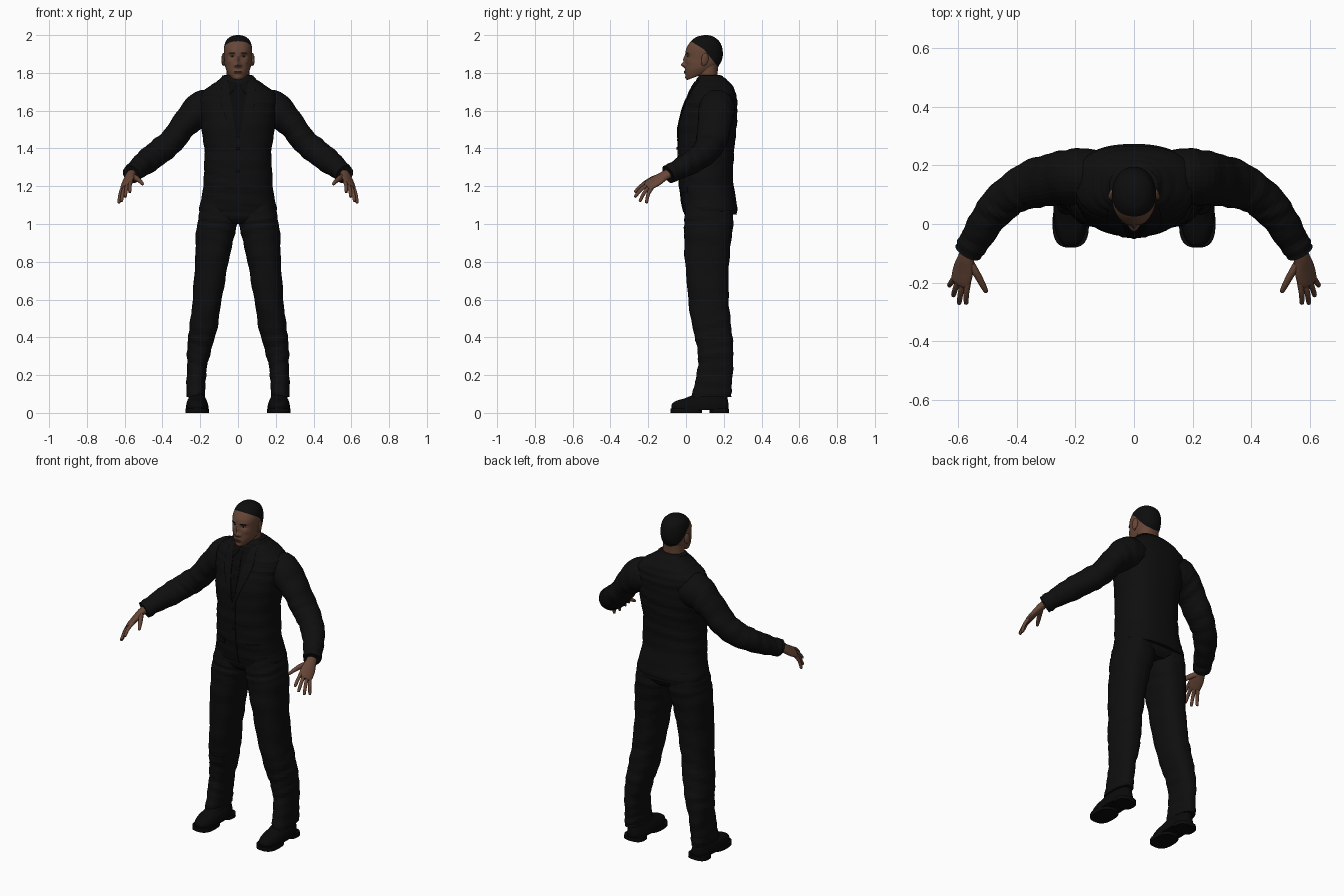
import bpy, bmesh, math
from mathutils import Vector, Matrix, Euler
from mathutils.bvhtree import BVHTree

cube = bpy.data.objects.get("Cube")
if cube:
    bpy.data.objects.remove(cube, do_unlink=True)


def material(name, rgb):
    m = bpy.data.materials.new(name)
    m.use_nodes = True
    m.diffuse_color = (*rgb, 1)
    m.node_tree.nodes["Principled BSDF"].inputs["Base Color"].default_value = (*rgb, 1)
    return m


SKIN = material("brown skin", (.135, .062, .038))
LIPS = material("dark lips", (.09, .035, .026))
HAIR = material("black hair", (.004, .004, .004))
SUIT = material("black suit cloth", (.0045, .0045, .0045))
SHIRT = material("black shirt cloth", (.003, .003, .003))
SHOE = material("black leather", (.003, .003, .003))
EYE = material("eye white", (.2, .17, .15))
made = []


def finish(name, bm, mats, mirrored=False):
    bmesh.ops.recalc_face_normals(bm, faces=bm.faces[:])
    mesh = bpy.data.meshes.new(name)
    bm.to_mesh(mesh)
    for m in mats:
        mesh.materials.append(m)
    ob = bpy.data.objects.new(name, mesh)
    bpy.context.collection.objects.link(ob)
    if mirrored:
        ob.modifiers.new("Mirror", 'MIRROR')
    made.append(ob)
    return ob


def smooth_rows(rows, n):
    """Catmull-Rom interpolation between number rows."""
    rows = [Vector(r) for r in rows]
    out = []
    for i in range(len(rows) - 1):
        a, b, c, d = rows[max(i - 1, 0)], rows[i], rows[i + 1], rows[min(i + 2, len(rows) - 1)]
        for k in range(n):
            t = k / n
            out.append(.5 * (2 * b + (c - a) * t + (2 * a - 5 * b + 4 * c - d) * t * t
                             + (3 * b - a - 3 * c + d) * t ** 3))
    return out + [rows[-1]]


def oval(seg, e):
    for i in range(seg):
        a = 2 * math.pi * i / seg
        c, s = math.cos(a), math.sin(a)
        yield math.copysign(abs(c) ** (2 / e), c), math.copysign(abs(s) ** (2 / e), s)


def loft(rings, wrinkle=0):
    bm = bmesh.new()
    loops = []
    for j, ring in enumerate(rings):
        mid = sum(ring, Vector()) / len(ring)
        loop = []
        for i, p in enumerate(ring):
            a = 2 * math.pi * i / len(ring)
            fold = wrinkle * math.sin(j * 1.3 + 2 * math.sin(a + j * .2)) * math.sin(j * .37 + a)
            loop.append(bm.verts.new(p + (p - mid).normalized() * fold))
        loops.append(loop)
    for p, q in zip(loops, loops[1:]):
        for i in range(len(p)):
            k = (i + 1) % len(p)
            bm.faces.new((p[i], p[k], q[k], q[i]))
    bm.faces.new(loops[0][::-1])
    bm.faces.new(loops[-1])
    return bm


def stack(rows, n=4, seg=40, e=2.3, wrinkle=0):
    """Level rings from rows of z, x0, x1, y0, y1 and tilt."""
    rings = []
    for z, x0, x1, y0, y1, tilt in smooth_rows([(*r, 0)[:6] for r in rows], n):
        rings.append([Vector(((x0 + x1) / 2 + (x1 - x0) / 2 * c, (y0 + y1) / 2 + (y1 - y0) / 2 * s,
                              z + tilt * s)) for c, s in oval(seg, e)])
    return loft(rings, wrinkle)


def tube(rows, up, n=4, seg=24, wrinkle=0):
    """Rings along a path from rows of x, y, z, radius along up, other radius."""
    rows = smooth_rows(rows, n)
    rings = []
    for i, r in enumerate(rows):
        t = (rows[min(i + 1, len(rows) - 1)] - rows[max(i - 1, 0)]).to_3d().normalized()
        u = Vector(up)
        u = (u - t * u.dot(t)).normalized()
        v = t.cross(u)
        rings.append([r.to_3d() + u * c * r[3] + v * s * r[4] for c, s in oval(seg, 2)])
    return loft(rings, wrinkle)


def ball(name, loc, size, mat, mirrored=False, rot=(0, 0, 0)):
    bm = bmesh.new()
    m = Matrix.Translation(loc) @ Euler(rot).to_matrix().to_4x4() @ Matrix.Diagonal((*size, 1))
    bmesh.ops.create_uvsphere(bm, u_segments=20, v_segments=12, radius=1, matrix=m)
    return finish(name, bm, [mat], mirrored)


def front_y(tree, x, z):
    hit = tree.ray_cast(Vector((x, -2, z)), Vector((0, 1, 0)))[0]
    return hit.y if hit else .1


def plate(name, left, right, tree, lift, mat):
    """Thin mirrored cloth plate lying on the front, between two (x, z) edges."""
    bm = bmesh.new()
    grid = []
    for a, b in zip(smooth_rows(left, 5), smooth_rows(right, 5)):
        pts = [a.lerp(b, k / 4) for k in range(5)]
        grid.append([bm.verts.new((p.x, front_y(tree, p.x, p.y) - lift, p.y)) for p in pts])
    for p, q in zip(grid, grid[1:]):
        for k in range(4):
            bm.faces.new((p[k], p[k + 1], q[k + 1], q[k]))
    ob = finish(name, bm, [mat], True)
    ob.modifiers.new("Thickness", 'SOLIDIFY').thickness = .004


# Jacket body, widening over the shoulders and at the hem
bm = stack([(z, -w, w, f, b) for z, w, f, b in (
    (1.05, .207, -.008, .268), (1.09, .203, -.018, .272), (1.2, .184, -.034, .252),
    (1.3, .18, -.04, .25), (1.4, .178, -.042, .256), (1.5, .194, -.04, .267),
    (1.6, .203, -.02, .272), (1.66, .208, .003, .27), (1.7, .19, .02, .262),
    (1.74, .135, .042, .24), (1.765, .098, .056, .215), (1.785, .082, .07, .19),
    (1.788, .062, .08, .175))], 5, 56, 2.4, .0025)
body = BVHTree.FromBMesh(bm)
finish("jacket_body", bm, [SUIT])

# Sleeves
finish("sleeves", tube([
    (.1, .16, 1.61, .085, .09), (.19, .163, 1.605, .1, .095), (.275, .152, 1.535, .072, .09),
    (.35, .135, 1.44, .068, .082), (.42, .1, 1.38, .068, .07), (.485, .035, 1.33, .064, .062),
    (.54, -.05, 1.285, .052, .053), (.565, -.095, 1.262, .05, .049)],
    (1, 0, 1), 6, 32, .003), [SUIT], True)

# Trousers
finish("seat", stack([(1.0, -.16, .16, .03, .22), (1.04, -.2, .2, -.002, .25),
                      (1.12, -.19, .19, 0, .24)]), [SUIT])
finish("trouser_legs", stack([
    (1.12, .005, .19, 0, .24), (1.03, .001, .21, -.008, .25), (.95, .016, .222, -.01, .245),
    (.8, .05, .228, -.005, .228), (.6, .086, .24, .012, .226), (.45, .11, .258, .035, .24),
    (.35, .136, .268, .058, .25), (.25, .163, .27, .063, .249), (.15, .172, .272, .045, .243),
    (.085, .174, .274, .03, .24)], 6, 40, 2.4, .003), [SUIT], True)

# Shoes: upper, front sole and heel
finish("shoe_uppers", stack([
    (.016, .158, .274, -.072, .222), (.035, .157, .275, -.078, .225), (.052, .161, .272, -.07, .224),
    (.066, .166, .268, -.045, .222), (.078, .172, .262, -.005, .22), (.1, .178, .258, .045, .22),
    (.13, .184, .256, .08, .215)], 4, 40, 2.5), [SHOE], True)
for part, y0, y1 in (("shoe_soles", -.081, .085), ("shoe_heels", .125, .228)):
    finish(part, stack([(0, .154, .278, y0, y1), (.024, .155, .277, y0, y1)], 1, 40, 2.7),
           [SHOE], True)

# Shirt, tie, collar and lapels
plate("shirt_front", [(0, 1.745), (0, 1.6), (0, 1.45)],
      [(.05, 1.755), (.035, 1.62), (.006, 1.45)], body, .002, SHIRT)
plate("tie", [(0, 1.74), (0, 1.71), (0, 1.6), (0, 1.46)],
      [(.016, 1.74), (.01, 1.71), (.019, 1.6), (.008, 1.46)], body, .005, SHIRT)
plate("shirt_collar", [(.01, 1.745), (.02, 1.715), (.04, 1.69)],
      [(.065, 1.765), (.06, 1.73), (.045, 1.69)], body, .006, SHIRT)
plate("lapels", [(.055, 1.76), (.036, 1.64), (.006, 1.44)],
      [(.085, 1.755), (.09, 1.64), (.012, 1.44)], body, .007, SUIT)
plate("front_edge", [(0, 1.45), (0, 1.25), (0, 1.06)],
      [(.012, 1.45), (.012, 1.25), (.016, 1.06)], body, .004, SUIT)
plate("pocket_flaps", [(.07, 1.2), (.07, 1.165)], [(.145, 1.2), (.148, 1.165)], body, .005, SUIT)
for z in (1.4, 1.28):
    ball("jacket_button", (0, front_y(body, 0, z) - .007, z), (.008, .003, .008), SHOE)

# Hands, with the palm spread along the knuckle direction
knuckle = Vector((-.78, -.26, .57))
finish("palms", tube([
    (.556, -.075, 1.275, .028, .024), (.572, -.115, 1.255, .031, .021),
    (.582, -.155, 1.23, .04, .018), (.592, -.195, 1.206, .039, .014),
    (.595, -.208, 1.198, .028, .008)], knuckle), [SKIN], True)
tips = {"index": (.573, -.272, 1.167), "middle": (.597, -.272, 1.142),
        "ring": (.617, -.245, 1.118), "little": (.631, -.21, 1.11)}
for i, (finger, tip) in enumerate(tips.items()):
    root = Vector((.588, -.188, 1.209)) + knuckle * (.028 - i * .019)
    tip = Vector(tip)
    bend = root.lerp(tip, .5) + Vector((.003, -.005, .006))
    end = tip.lerp(bend, .12)
    finish(finger + "_fingers", tube([
        (*root, .011, .011), (*bend, .0095, .0095), (*end, .008, .008), (*tip, .003, .003)],
        knuckle, 4, 12), [SKIN], True)
finish("thumbs", tube([
    (.57, -.115, 1.255, .016, .014), (.54, -.165, 1.243, .015, .013),
    (.518, -.205, 1.226, .011, .011), (.506, -.228, 1.212, .008, .008),
    (.503, -.234, 1.208, .003, .003)], (0, 0, 1), 4, 14), [SKIN], True)

# Neck
finish("neck", stack([(1.68, -.064, .064, .075, .18), (1.76, -.06, .06, .07, .168),
                      (1.81, -.06, .06, .062, .168), (1.86, -.06, .06, .06, .175)]), [SKIN])

# Head, modelled with soft bumps for the features
bm = stack([(z, -w, w, f, b, t) for z, w, f, b, t in (
    (1.782, .018, .02, .07, .016), (1.784, .038, .006, .125, .02), (1.802, .054, -.001, .162, .02),
    (1.827, .066, -.004, .177, .017), (1.85, .071, -.004, .187, .01), (1.875, .073, -.003, .193, .005),
    (1.9, .075, -.002, .195, 0), (1.925, .075, .0, .193, 0), (1.95, .071, .013, .186, 0),
    (1.972, .062, .03, .172, 0), (1.989, .044, .053, .15, 0), (1.997, .025, .08, .132, 0),
    (2, .006, .1, .112, 0))], 6, 96, 2.15)
bumps = [(0, 1.842, .013, .012, -.022), (0, 1.872, .009, .02, -.012), (.014, 1.838, .007, .007, -.008),
         (.031, 1.887, .016, .01, .008), (.03, 1.907, .022, .008, -.004),
         (0, 1.804, .02, .009, -.006), (0, 1.774, .018, .01, -.005), (.046, 1.86, .014, .014, -.004)]
for v in bm.verts:
    if v.co.y < .08:
        x, z = abs(v.co.x), v.co.z
        v.co.y += sum(h * math.exp(-((x - bx) / sx) ** 2 - ((z - bz) / sz) ** 2)
                      for bx, bz, sx, sz, h in bumps)
# Hairline: cut the head along two sloping lines and colour above them
lines = [(.03, 1.965, -.62), (.095, 1.925, -1.25)]
for y, z, slope in lines:
    bmesh.ops.bisect_plane(bm, geom=bm.verts[:] + bm.edges[:] + bm.faces[:], dist=1e-5,
                           plane_co=(0, y, z), plane_no=(0, -slope, 1))
for f in bm.faces:
    c = f.calc_center_median()
    f.material_index = int(c.z > min(z + slope * (c.y - y) for y, z, slope in lines))
face = BVHTree.FromBMesh(bm)
finish("head", bm, [SKIN, HAIR])

# Ears and painted features
ball("ears", (.078, .1, 1.872), (.009, .019, .033), SKIN, True, (-.15, 0, .3))
ball("ear_lobes", (.074, .092, 1.848), (.007, .01, .012), SKIN, True)
ball("eyes", (.031, front_y(face, .031, 1.887) + .001, 1.887), (.011, .004, .0038), EYE, True, (0, 0, .35))
ball("irises", (.03, front_y(face, .03, 1.887) - .002, 1.887), (.0042, .002, .0038), HAIR, True)
ball("eyebrows", (.033, front_y(face, .033, 1.905) + .001, 1.905), (.018, .004, .003), HAIR, True, (0, .08, .4))
for z, h in ((1.8075, .0035), (1.8005, .0045)):
    ball("lip", (0, front_y(face, 0, z) + .001, z), (.021, .0035, h), LIPS)

# Smooth shading with sharp hems
for ob in bpy.context.view_layer.objects:
    ob.select_set(ob in made)
bpy.context.view_layer.objects.active = made[0]
bpy.ops.object.shade_smooth_by_angle(angle=math.radians(50))
